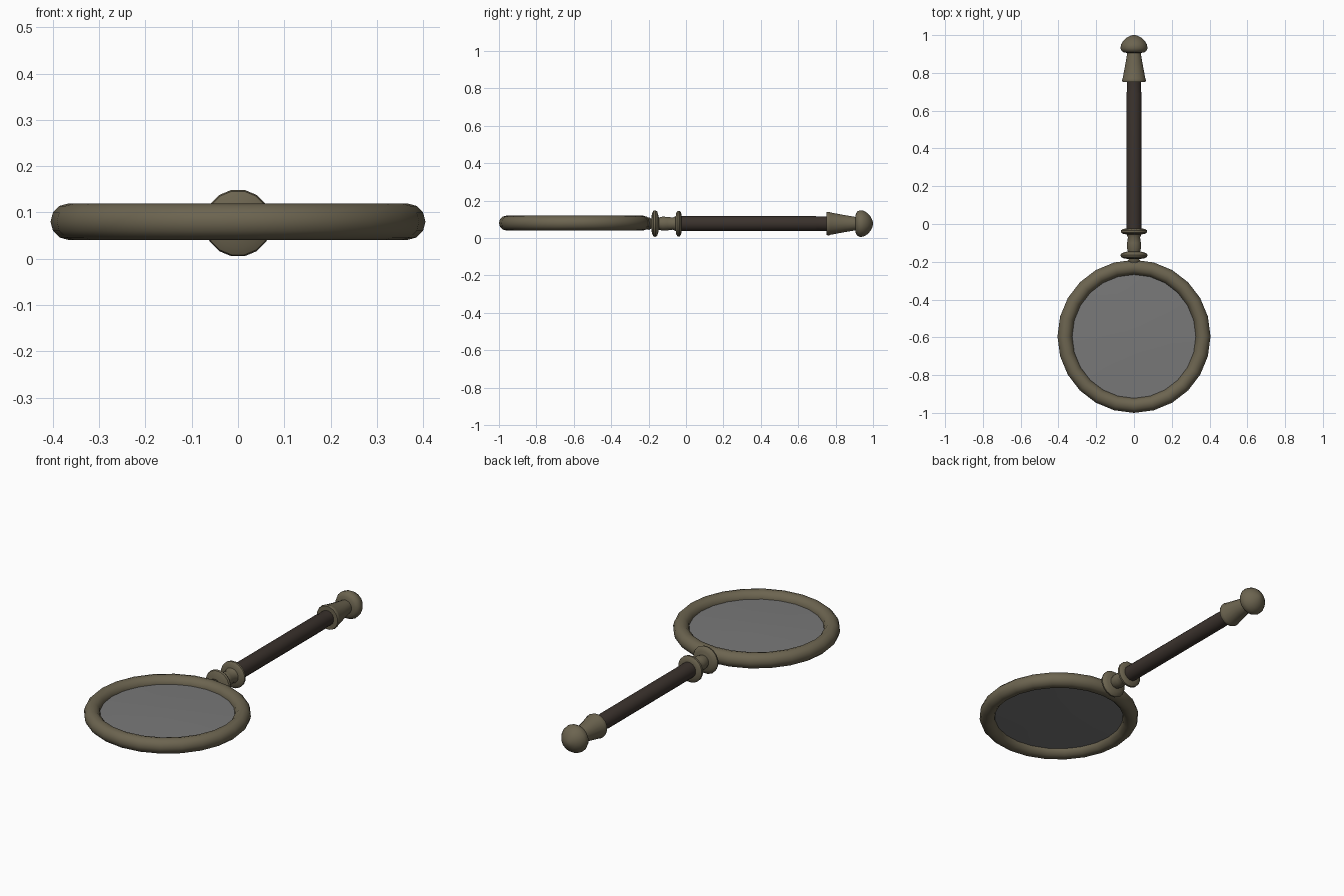
import bpy, bmesh, math
from mathutils import Vector

if "Cube" in bpy.data.objects:
    bpy.data.objects.remove(bpy.data.objects["Cube"])

AXIS_Z = 0.077
RING_Y = -0.595


def material(name, rgb):
    m = bpy.data.materials.new(name)
    m.diffuse_color = (*rgb, 1)
    m.use_nodes = True
    m.node_tree.nodes["Principled BSDF"].inputs["Base Color"].default_value = m.diffuse_color
    return m


brass = material("aged brass", (0.15, 0.128, 0.08))
wood = material("dark wood", (0.043, 0.032, 0.026))
glass = material("grey glass", (0.19, 0.19, 0.19))


def finish(obj, mat, angle=40):
    obj.data.materials.append(mat)
    bpy.ops.object.select_all(action='DESELECT')
    obj.select_set(True)
    bpy.context.view_layer.objects.active = obj
    bpy.ops.object.shade_smooth_by_angle(angle=math.radians(angle))


def turned(name, profile, mat, sides=16, centre=(0, 0, AXIS_Z), axis='Y'):
    """Lathe (position, radius) points around the handle axis or z."""
    bm = bmesh.new()
    c = Vector(centre)
    rings = []
    for p, r in profile:
        ring = []
        for i in range(sides):
            a = 2 * math.pi * (i + 0.5) / sides
            u, v = r * math.cos(a), r * math.sin(a)
            ring.append(bm.verts.new(c + Vector((u, p, v) if axis == 'Y' else (u, v, p))))
        rings.append(ring)
    for a, b in zip(rings, rings[1:]):
        for i in range(sides):
            j = (i + 1) % sides
            bm.faces.new((a[i], a[j], b[j], b[i]))
    bm.faces.new(rings[0])
    bm.faces.new(rings[-1])
    bmesh.ops.recalc_face_normals(bm, faces=bm.faces)
    me = bpy.data.meshes.new(name)
    bm.to_mesh(me)
    bm.free()
    obj = bpy.data.objects.new(name, me)
    bpy.context.collection.objects.link(obj)
    finish(obj, mat)
    return obj


# Round frame around the lens
bpy.ops.mesh.primitive_torus_add(major_segments=24, minor_segments=12,
                                 major_radius=0.3655, minor_radius=0.0395,
                                 location=(0, RING_Y, 0.08))
frame = bpy.context.object
frame.name = "lens_frame"
finish(frame, brass, 60)

# Thin, gently domed lens
turned("lens", [(-0.012, 0.06), (-0.009, 0.2), (-0.004, 0.335),
                (0.004, 0.335), (0.009, 0.2), (0.012, 0.06)],
       glass, 24, (0, RING_Y, 0.08), 'Z')

# Neck with two collars joining frame and handle
turned("neck", [(-0.225, 0.030), (-0.195, 0.034), (-0.186, 0.026), (-0.182, 0.055),
                (-0.174, 0.070), (-0.164, 0.073), (-0.154, 0.066), (-0.149, 0.050),
                (-0.145, 0.033), (-0.125, 0.038), (-0.100, 0.037), (-0.070, 0.033),
                (-0.055, 0.040), (-0.052, 0.060), (-0.044, 0.070), (-0.034, 0.070),
                (-0.026, 0.060), (-0.024, 0.040)], brass)

# Wooden grip
turned("grip", [(-0.03, 0.041), (0.69, 0.041), (0.70, 0.039), (0.77, 0.039)], wood)

# Tapered ferrule
turned("ferrule", [(0.752, 0.040), (0.752, 0.062), (0.762, 0.065), (0.772, 0.061),
                   (0.850, 0.046), (0.920, 0.034)], brass)

# Mushroom end knob
turned("end_knob", [(0.905, 0.030), (0.908, 0.054), (0.917, 0.067), (0.931, 0.073),
                    (0.950, 0.070), (0.970, 0.058), (0.986, 0.040),
                    (0.997, 0.018), (1.0, 0.004)], brass)
